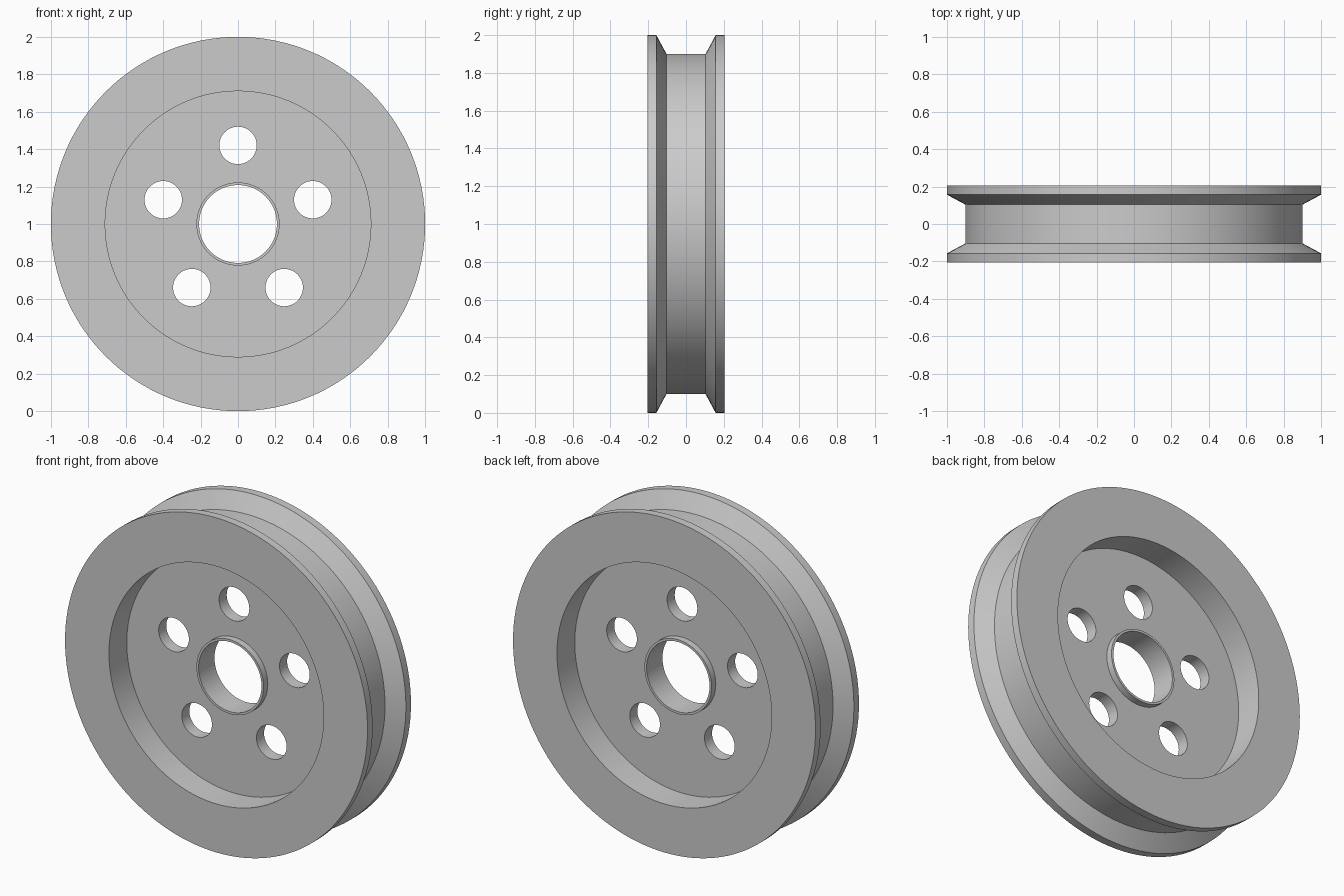
import bpy, bmesh, math
from mathutils import Matrix, Vector

if "Cube" in bpy.data.objects:
    bpy.data.objects.remove(bpy.data.objects["Cube"])

SEGMENTS = 128
CENTRE = Vector((0, 0, 1))

def make_object(name, bm):
    mesh = bpy.data.meshes.new(name)
    bm.to_mesh(mesh)
    bm.free()
    obj = bpy.data.objects.new(name, mesh)
    bpy.context.collection.objects.link(obj)
    return obj

def lathe(name, profile):
    """Revolve a closed (radius, y) outline around the y axis through CENTRE."""
    bm = bmesh.new()
    rings = []
    for r, y in profile:
        rings.append([bm.verts.new(CENTRE + Vector((r * math.cos(a), y, r * math.sin(a))))
                      for a in (math.tau * i / SEGMENTS for i in range(SEGMENTS))])
    for a, b in zip(rings, rings[1:] + rings[:1]):
        for i in range(SEGMENTS):
            j = (i + 1) % SEGMENTS
            bm.faces.new((a[i], a[j], b[j], b[i]))
    bmesh.ops.recalc_face_normals(bm, faces=bm.faces)
    return make_object(name, bm)

# Wheel cross-section: groove, flange, recess, web and hub; mirrored for the back
half = [(0.90, -0.103), (1.0, -0.157), (1.0, -0.205), (0.71, -0.205),
        (0.71, -0.036), (0.222, -0.036), (0.222, -0.075), (0.208, -0.075)]
profile = half + [(r, -y) for r, y in reversed(half)]
wheel = lathe("pulley_wheel", profile)

# Five round holes through the web
bm = bmesh.new()
for k in range(5):
    a = math.radians(90 + 72 * k)
    pos = CENTRE + Vector((0.42 * math.cos(a), 0, 0.42 * math.sin(a)))
    bmesh.ops.create_cone(bm, cap_ends=True, segments=48, radius1=0.1, radius2=0.1, depth=0.3,
                          matrix=Matrix.Translation(pos) @ Matrix.Rotation(math.pi / 2, 4, 'X'))
cutter = make_object("hole_cutter", bm)
cutter.hide_render = True

mod = wheel.modifiers.new("holes", 'BOOLEAN')
mod.operation = 'DIFFERENCE'
mod.solver = 'EXACT'
mod.object = cutter

# Apply the cut and smooth the round surfaces
bpy.context.view_layer.objects.active = wheel
wheel.select_set(True)
bpy.ops.object.modifier_apply(modifier=mod.name)
bpy.data.objects.remove(cutter)
bpy.ops.object.shade_smooth_by_angle(angle=math.radians(25))
